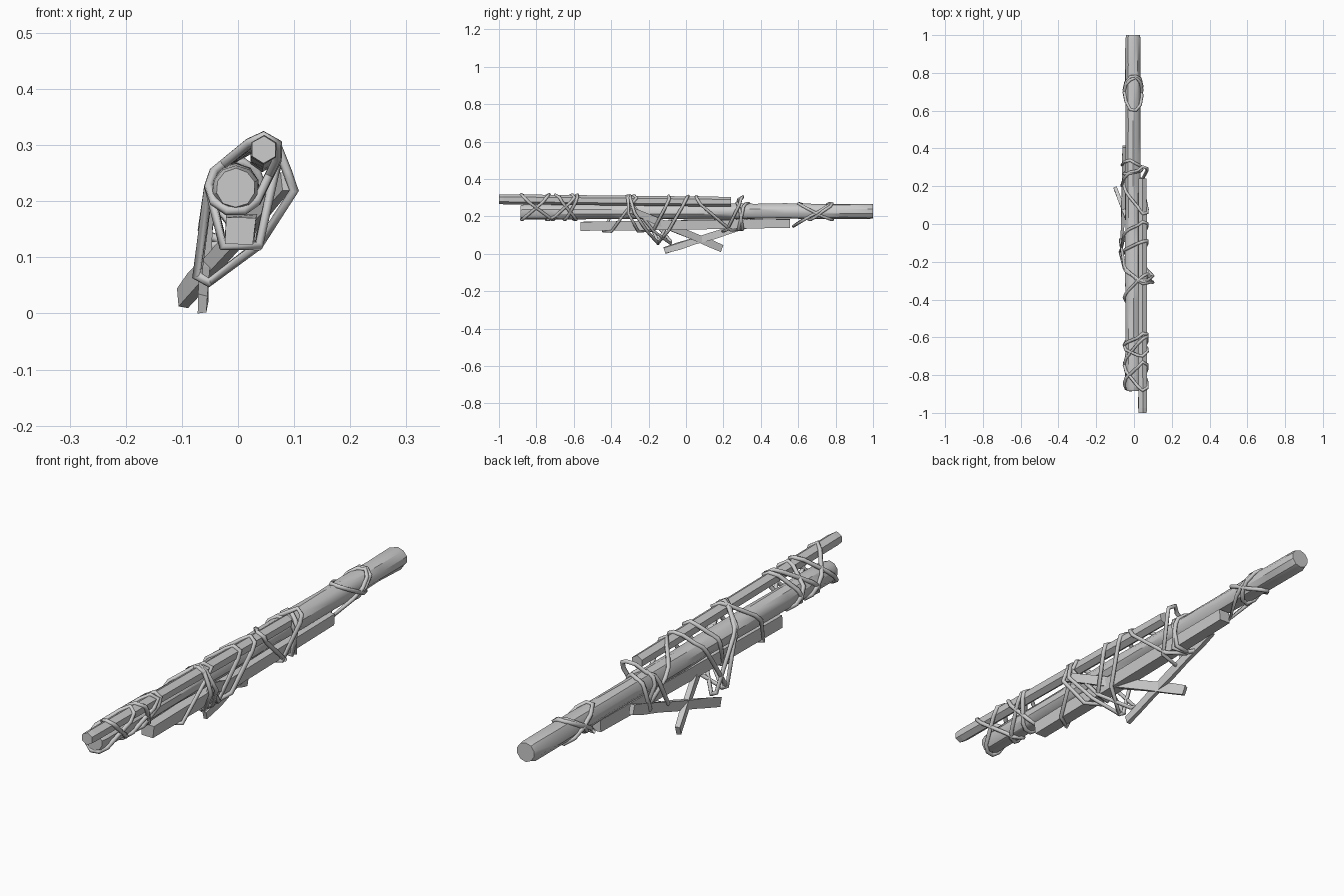
import bpy, math, random
from mathutils import Vector
from mathutils.geometry import convex_hull_2d

if "Cube" in bpy.data.objects:
    bpy.data.objects.remove(bpy.data.objects["Cube"])

random.seed(4)


def loft(name, a, b, profile, scales, jitter=0.0, smooth=False):
    """Sweep a 2D profile from a to b; scales = (t, size) along the length."""
    a, b = Vector(a), Vector(b)
    d = (b - a).normalized()
    u = d.cross(Vector((0, 0, 1))).normalized()
    v = u.cross(d)
    n = len(profile)
    verts, faces = [], []
    for t, s in scales:
        c = a.lerp(b, t)
        for px, pz in profile:
            j = 1 + random.uniform(-jitter, jitter)
            verts.append(c + u * px * s * j + v * pz * s * j)
    for r in range(len(scales) - 1):
        for i in range(n):
            k = (i + 1) % n
            faces.append((r * n + i, r * n + k, (r + 1) * n + k, (r + 1) * n + i))
    faces.append(tuple(reversed(range(n))))
    faces.append(tuple(range((len(scales) - 1) * n, len(scales) * n)))
    me = bpy.data.meshes.new(name)
    me.from_pydata(verts, [], [tuple(reversed(f)) for f in faces])
    ob = bpy.data.objects.new(name, me)
    bpy.context.collection.objects.link(ob)
    # consistent outward normals
    import bmesh
    bm = bmesh.new()
    bm.from_mesh(me)
    bmesh.ops.recalc_face_normals(bm, faces=bm.faces)
    bm.to_mesh(me)
    bm.free()
    if smooth:
        bpy.ops.object.select_all(action='DESELECT')
        ob.select_set(True)
        bpy.context.view_layer.objects.active = ob
        bpy.ops.object.shade_smooth_by_angle(angle=math.radians(35))
    return ob


def ngon(n, rx, rz, turn=0.0):
    return [(rx * math.cos(turn + i * math.tau / n), rz * math.sin(turn + i * math.tau / n))
            for i in range(n)]


# main pole, rough hewn with chamfered ends
pole = [(0, 0.84), (0.012, 0.98)] + [(i / 12, 1.0) for i in range(1, 12)] + [(0.99, 1.0), (1, 0.88)]
loft("main_pole", (-0.004, -0.885, 0.228), (-0.006, 1.0, 0.231), ngon(10, 0.043, 0.041, 0.3),
     pole, 0.06, True)

# upper stick, six sided
loft("upper_stick", (0.046, -1.0, 0.295), (0.044, 0.24, 0.281), ngon(6, 0.026, 0.026, 0.5),
     [(0, 0.92), (0.02, 1), (0.35, 0.98), (0.7, 1), (1, 0.98)], 0.04)

# lower stick, squared
loft("lower_stick", (0.004, -0.565, 0.150), (0.006, 0.555, 0.166),
     [(-0.028, -0.024), (0.024, -0.026), (0.029, 0.024), (-0.026, 0.025)],
     [(0, 0.95), (0.3, 1), (0.65, 0.98), (1, 0.92)], 0.03)

# two loose slats hanging below
slat = [(-0.009, -0.018), (0.008, -0.019), (0.010, 0.017), (-0.008, 0.019)]
slat_rings = [(0, 0.9), (0.15, 1), (0.3, 1), (0.5, 1.05), (0.7, 1), (0.88, 1.1), (1, 1)]
loft("crossing_slat", (0.085, -0.30, 0.238), (-0.10, 0.19, 0.032), slat, slat_rings, 0.14)
loft("side_slat", (-0.063, -0.115, 0.020), (-0.052, 0.41, 0.185), slat, slat_rings, 0.14)


def section(parts, y):
    """Outline points the rope must enclose at position y."""
    pts = []
    if 'P' in parts:
        pts += [(-0.005 + x, 0.229 + z) for x, z in ngon(10, 0.047, 0.045)]
    if 'U' in parts:
        zc = 0.284 - 0.0113 * y
        pts += [(0.045 + x, zc + z) for x, z in ngon(6, 0.029, 0.027, 0.5)]
    if 'L' in parts:
        zc = 0.158 + 0.014 * y
        pts += [(0.005 + x, zc + z) for x in (-0.032, 0.032) for z in (-0.03, 0.03)]
    if 'S' in parts:      # around the side slat
        t = (y + 0.115) / 0.525
        pts += [(-0.072 + 0.01 * t, max(0.07, 0.02 + 0.165 * t)),
                (-0.052, max(0.07, 0.02 + 0.165 * t) - 0.012)]
    if 'C' in parts:      # around the crossing slat's upper end
        pts += [(0.100, 0.222), (0.088, 0.255)]
    if 'T' in parts:      # slack hanging under the pole
        pts += [(-0.005, 0.15)]
    return pts


def rope(name, y, lean, skew, parts):
    """Closed loop pulled tight round the named parts in a leaning plane."""
    pts = section(parts, y)
    hull = [pts[i] for i in convex_hull_2d([Vector(p) for p in pts])]
    xs, zs = [p[0] for p in hull], [p[1] for p in hull]
    cu = bpy.data.curves.new(name, 'CURVE')
    cu.dimensions = '3D'
    cu.bevel_depth = 0.0085
    cu.bevel_resolution = 1
    sp = cu.splines.new('POLY')
    sp.points.add(len(hull) - 1)
    for p, (x, z) in zip(sp.points, hull):
        fx = (x - min(xs)) / (max(xs) - min(xs)) - 0.5
        fz = (z - min(zs)) / (max(zs) - min(zs)) - 0.5
        p.co = (x, y + lean * fz + skew * fx + random.uniform(-0.006, 0.006), z, 1)
    sp.use_cyclic_u = True
    ob = bpy.data.objects.new(name, cu)
    bpy.context.collection.objects.link(ob)
    bpy.ops.object.select_all(action='DESELECT')
    ob.select_set(True)
    bpy.context.view_layer.objects.active = ob
    bpy.ops.object.convert(target='MESH')


# rope lashings: centre y, lean with height, skew across, parts enclosed
lashings = {
    "front_lashing": [(-0.81, 0.13, 0.03, 'PU'), (-0.79, -0.15, -0.04, 'PU'),
                      (-0.68, 0.10, 0.09, 'PU'), (-0.65, -0.13, 0.04, 'PU'), (-0.62, 0.05, 0.03, 'PU')],
    "middle_lashing": [(-0.36, 0.12, 0.08, 'PUL'), (-0.23, -0.13, -0.05, 'PULSC'),
                       (-0.27, -0.05, -0.07, 'PULC'), (-0.20, -0.20, -0.06, 'PULS'),
                       (-0.14, 0.09, 0.02, 'PUL'), (-0.07, 0.14, 0.02, 'PULS')],
    "rear_lashing": [(0.17, -0.18, -0.08, 'PUL'), (0.28, -0.02, 0.02, 'PL'),
                     (0.31, 0.04, -0.03, 'PLS'), (0.25, 0.08, 0.03, 'PULS')],
    "pole_lashing": [(0.67, 0.20, 0.02, 'PT'), (0.69, -0.17, -0.03, 'P'), (0.72, 0.12, 0.03, 'P')],
}
for name, loops in lashings.items():
    for i, args in enumerate(loops):
        rope(f"{name}_{i + 1}", *args)

# rest the lowest point on the ground
bpy.context.view_layer.update()
meshes = [o for o in bpy.context.scene.objects if o.type == 'MESH']
low = min((o.matrix_world @ v.co).z for o in meshes for v in o.data.vertices)
for o in meshes:
    o.location.z -= low
